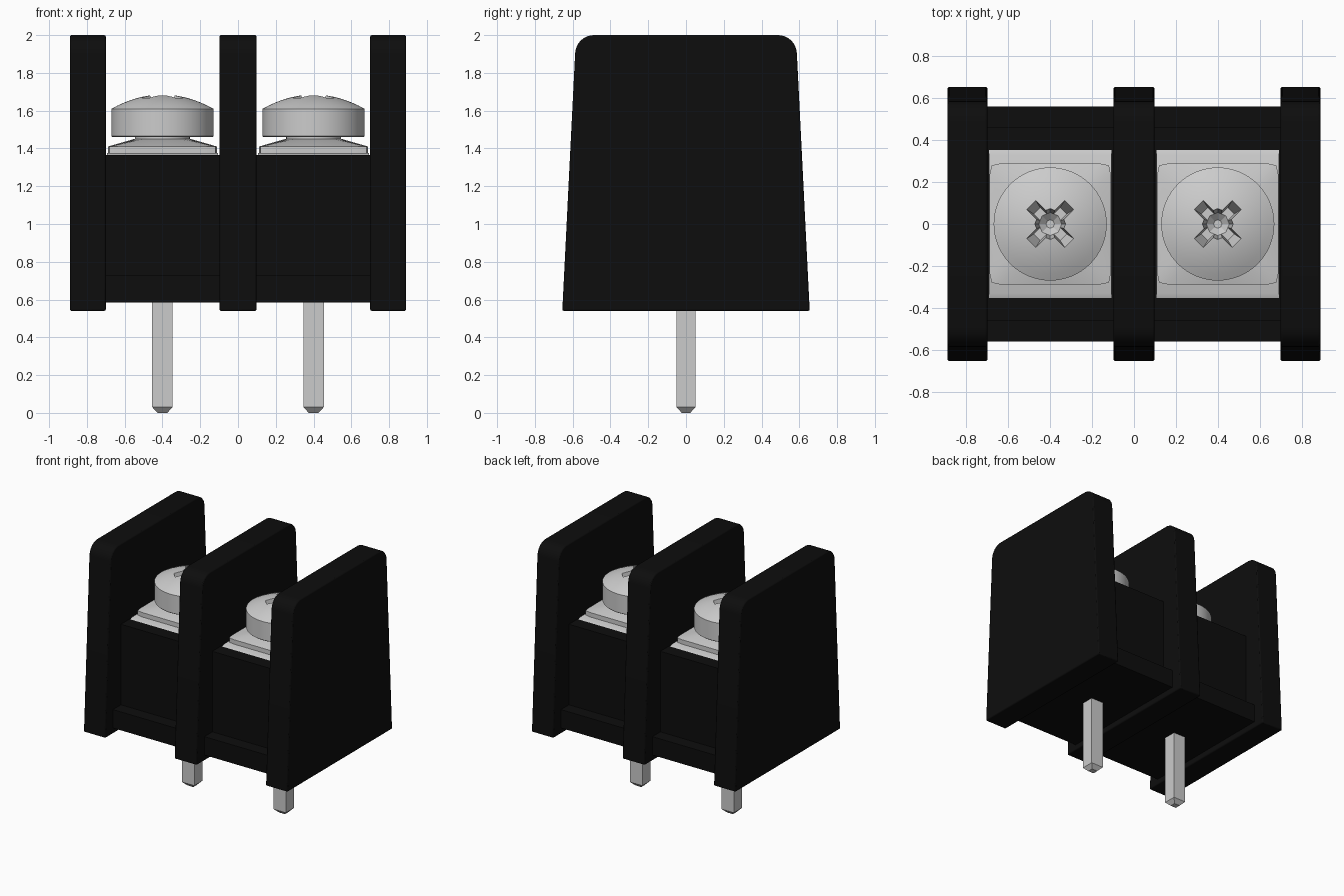
import bpy, bmesh
from math import cos, sin, pi, radians
from mathutils import Matrix

cube = bpy.data.objects.get("Cube")
if cube:
    bpy.data.objects.remove(cube, do_unlink=True)


def material(name, value, rough):
    m = bpy.data.materials.new(name)
    m.use_nodes = True
    m.diffuse_color = (value, value, value, 1)
    node = m.node_tree.nodes["Principled BSDF"]
    node.inputs["Base Color"].default_value = (value, value, value, 1)
    node.inputs["Roughness"].default_value = rough
    return m


BLACK = material("black plastic", 0.004, 0.6)
STEEL = material("light grey metal", 0.6, 0.5)


def loft(name, rings, mat, smooth=True):
    """Skin a stack of equal-length point rings and cap both ends."""
    bm = bmesh.new()
    loops = [[bm.verts.new(p) for p in ring] for ring in rings]
    n = len(loops[0])
    for a, b in zip(loops, loops[1:]):
        for i in range(n):
            j = (i + 1) % n
            bm.faces.new((a[i], a[j], b[j], b[i]))
    bm.faces.new(loops[0][::-1])
    bm.faces.new(loops[-1])
    bmesh.ops.recalc_face_normals(bm, faces=bm.faces)
    mesh = bpy.data.meshes.new(name)
    bm.to_mesh(mesh)
    bm.free()
    mesh.materials.append(mat)
    ob = bpy.data.objects.new(name, mesh)
    bpy.context.collection.objects.link(ob)
    if smooth:
        bpy.ops.object.select_all(action='DESELECT')
        ob.select_set(True)
        bpy.context.view_layer.objects.active = ob
        bpy.ops.object.shade_smooth_by_angle(angle=radians(30))
    return ob


def circle(r, z, n=64):
    return [(r * cos(2 * pi * i / n), r * sin(2 * pi * i / n), z) for i in range(n)]


def rounded_square(h, z, n=64):
    pts = []
    for x, y, _ in circle(1, z, n):
        r = h * min(1 / max(abs(x), abs(y)), 1.37)
        pts.append((x * r, y * r, z))
    return pts


def rect(hx, hy, z, cx=0, cy=0):
    return [(cx + sx * hx, cy + sy * hy, z)
            for sx, sy in ((-1, -1), (1, -1), (1, 1), (-1, 1))]


def extrude_x(name, half_profile, x0, x1, mat):
    """Mirror a (y, z) half profile and extrude it along x."""
    prof = half_profile + [(-y, z) for y, z in reversed(half_profile)]
    return loft(name, [[(x, y, z) for y, z in prof] for x in (x0, x1)], mat)


def bevel(ob, width, segments=2):
    m = ob.modifiers.new("soft edges", 'BEVEL')
    m.width, m.segments, m.limit_method = width, segments, 'ANGLE'
    m.angle_limit = radians(40)


# Tapered barrier walls with rounded top corners
R = 0.1
wall = [(0.655, 0.54)]
for i in range(9):
    a = radians(3 + i * 87 / 8)
    wall.append((0.487 + R * cos(a), 1.9 + R * sin(a)))
for name, x0, x1 in (("right_barrier", -0.89, -0.7),
                     ("middle_barrier", -0.098, 0.098),
                     ("left_barrier", 0.7, 0.89)):
    bevel(extrude_x(name, wall, x0, x1, BLACK), 0.008)

# Body with a ledge along front and back
extrude_x("body", [(0.56, 0.585), (0.56, 0.73), (0.46, 0.73), (0.46, 1.365)],
          -0.75, 0.75, BLACK)


def screw_head(name):
    """Domed pan head with a cross recess turned 45 degrees."""
    rings = [circle(0.265, 1.46), circle(0.27, 1.465), circle(0.27, 1.61)]
    for i in range(1, 9):
        r = 0.27 * (1 - i / 8.2)
        rings.append(circle(r, 1.61 + 0.075 * (1 - (r / 0.27) ** 2)))
    head = loft(name, rings, STEEL)
    cutters = []
    for turn in (45, 135):
        c = loft("slot_cutter", [rect(0.09, 0.022, 1.56), rect(0.148, 0.034, 1.72)],
                 STEEL, False)
        c.data.transform(Matrix.Rotation(radians(turn), 4, 'Z'))
        cutters.append(c)
    cutters.append(loft("centre_cutter", [circle(0.02, 1.53, 8), circle(0.055, 1.56, 8),
                                          circle(0.08, 1.72, 8)], STEEL, False))
    for c in cutters:
        m = head.modifiers.new("cross recess", 'BOOLEAN')
        m.operation, m.solver, m.object = 'DIFFERENCE', 'EXACT', c
    # Bake the cut, then drop the cutters
    bpy.context.view_layer.update()
    deps = bpy.context.evaluated_depsgraph_get()
    cut = bpy.data.meshes.new_from_object(head.evaluated_get(deps))
    head.modifiers.clear()
    head.data = cut
    for c in cutters:
        bpy.data.objects.remove(c, do_unlink=True)
    return head


# Two terminals: contact plate, washer, screw and pin
for side, x in (("right", -0.4), ("left", 0.4)):
    plate = loft(side + "_contact_plate",
                 [rect(0.293, 0.36, 1.32), rect(0.293, 0.36, 1.362),
                  rect(0.293, 0.33, 1.375)], STEEL)
    washer = loft(side + "_washer",
                  [rounded_square(0.289, 1.37), rounded_square(0.289, 1.41),
                   circle(0.15, 1.45)], STEEL)
    neck = loft(side + "_screw_neck", [circle(0.145, 1.4), circle(0.145, 1.48)], STEEL)
    head = screw_head(side + "_screw_head")
    pin = loft(side + "_pin",
               [rect(0.025, 0.022, 0), rect(0.054, 0.051, 0.03),
                rect(0.054, 0.051, 0.62)], STEEL)
    for part in (plate, washer, neck, head, pin):
        part.location.x = x
